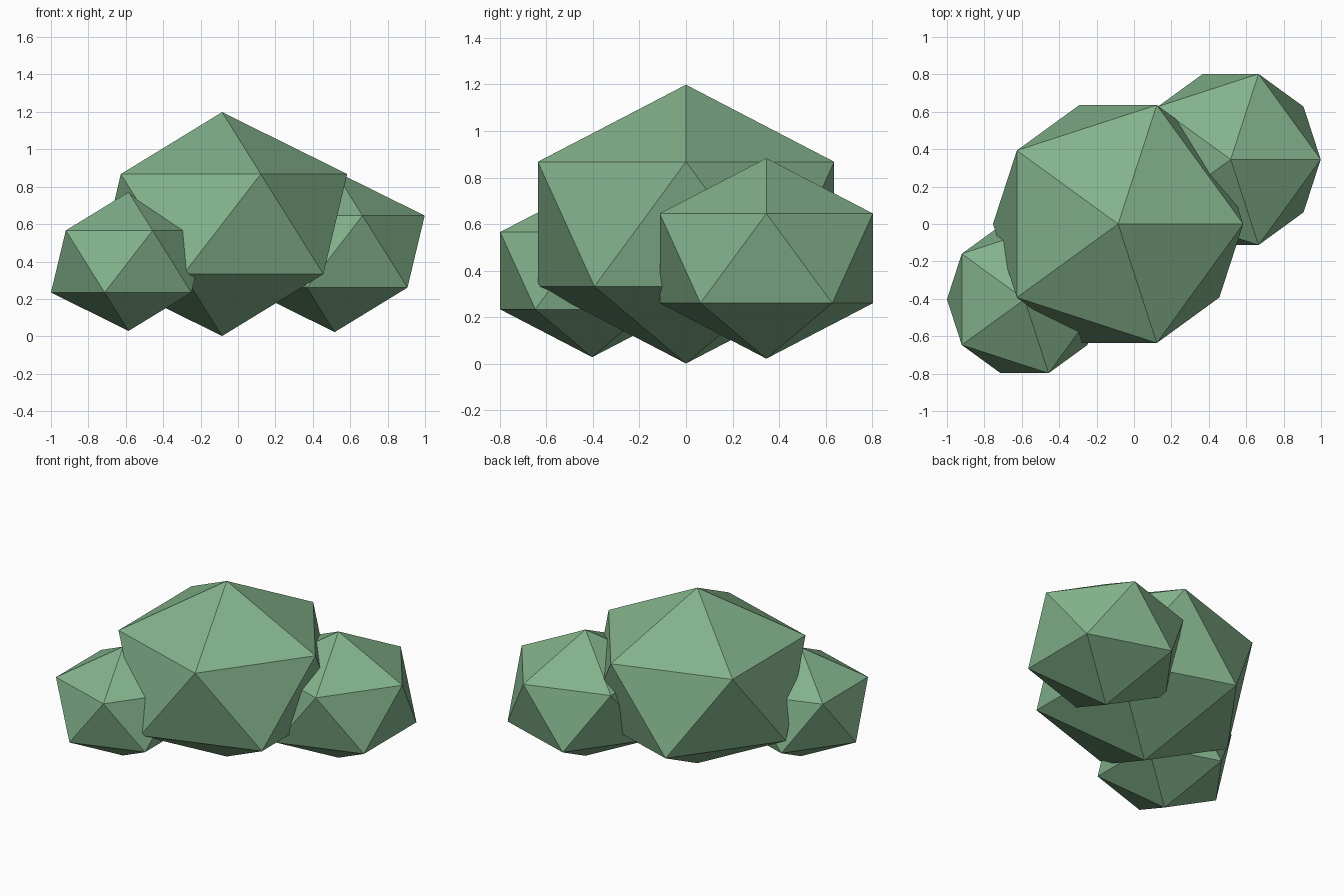
import bpy

cube = bpy.data.objects.get("Cube")
if cube:
    bpy.data.objects.remove(cube, do_unlink=True)

# Leaf colour
leaf = bpy.data.materials.new("leaf_green")
leaf.use_nodes = True
colour = (0.23, 0.45, 0.26, 1)
leaf.diffuse_color = colour
bsdf = leaf.node_tree.nodes["Principled BSDF"]
bsdf.inputs["Base Color"].default_value = colour
bsdf.inputs["Roughness"].default_value = 0.9

SQUASH = 0.8  # every clump is flattened by the same amount


def clump(name, location, radius):
    """Flat-shaded, squashed icosahedron."""
    bpy.ops.mesh.primitive_ico_sphere_add(subdivisions=1, radius=1, location=location)
    ob = bpy.context.object
    ob.name = ob.data.name = name
    ob.scale = (radius, radius, radius * SQUASH)
    bpy.ops.object.transform_apply(location=False, rotation=False, scale=True)
    ob.data.materials.append(leaf)
    bpy.ops.object.shade_flat()
    return ob


# Bush: a large middle clump with a smaller one on either side
clump("bush_middle", (-0.085, 0, 0.6), 0.748)
clump("bush_left", (0.517, 0.345, 0.453), 0.538)
clump("bush_right", (-0.585, -0.403, 0.4), 0.464)
